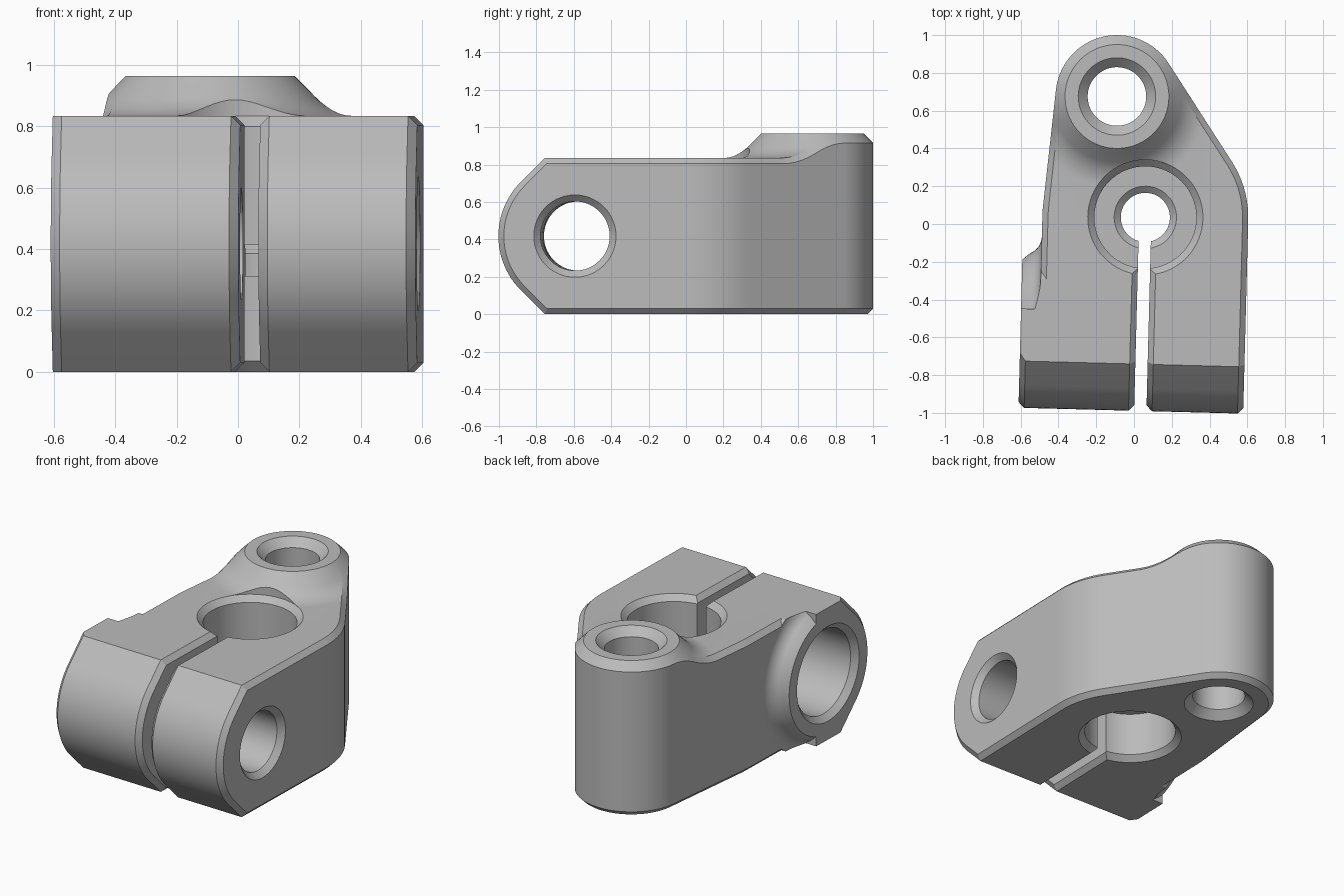
import bpy, bmesh, math
from mathutils import Vector, Matrix
from mathutils.geometry import convex_hull_2d

if "Cube" in bpy.data.objects:
    bpy.data.objects.remove(bpy.data.objects["Cube"])

HEIGHT, CHAMFER, HALF = 0.835, 0.03, 0.545
BOSS = Vector((-0.167, 0.636))          # raised boss axis
CROSS_Y, CROSS_Z = -0.615, 0.4175       # cross bore axis
LEFT_FACE = -0.645


def make_object(name, bm):
    bmesh.ops.remove_doubles(bm, verts=bm.verts, dist=1e-4)
    bmesh.ops.recalc_face_normals(bm, faces=bm.faces)
    mesh = bpy.data.meshes.new(name)
    bm.to_mesh(mesh)
    bm.free()
    obj = bpy.data.objects.new(name, mesh)
    bpy.context.collection.objects.link(obj)
    return obj


def loft(name, rings):
    """Skin closed rings of equal length and cap both ends."""
    bm = bmesh.new()
    loops = [[bm.verts.new(p) for p in ring] for ring in rings]
    n = len(rings[0])
    for a, b in zip(loops, loops[1:]):
        for i in range(n):
            j = (i + 1) % n
            bm.faces.new((a[i], a[j], b[j], b[i]))
    bm.faces.new(loops[0][::-1])
    bm.faces.new(loops[-1])
    return make_object(name, bm)


def lathe(name, profile, matrix, segments=72):
    """Revolve (radius, height) pairs about the matrix's z axis."""
    turns = [2 * math.pi * i / segments for i in range(segments)]
    return loft(name, [[matrix @ Vector((r * math.cos(t), r * math.sin(t), h)) for t in turns]
                       for r, h in profile])


def box(name, low, high):
    return loft(name, [[(x, y, z) for x, y in ((low[0], low[1]), (high[0], low[1]),
                                               (high[0], high[1]), (low[0], high[1]))]
                       for z in (low[2], high[2])])


def combine(target, tool, operation):
    mod = target.modifiers.new("combine", 'BOOLEAN')
    mod.operation, mod.solver, mod.object = operation, 'EXACT', tool
    bpy.context.view_layer.objects.active = target
    bpy.ops.object.modifier_apply(modifier=mod.name)
    bpy.data.objects.remove(tool)


def circle(centre, radius, count=96):
    return [Vector(centre) + radius * Vector((math.cos(2 * math.pi * i / count),
                                              math.sin(2 * math.pi * i / count)))
            for i in range(count)]


def inset(poly, d):
    """Offset a convex counter-clockwise polygon inwards."""
    out = []
    for i, p in enumerate(poly):
        e1 = (p - poly[i - 1]).normalized()
        e2 = (poly[(i + 1) % len(poly)] - p).normalized()
        n1, n2 = Vector((-e1.y, e1.x)), Vector((-e2.y, e2.x))
        out.append(p + (n1 + n2) * d / (1 + n1.dot(n2)))
    return out


def side_prism(name, poly, x0, x1):
    """Extrude a (y, z) polygon along x with chamfered ends."""
    small = inset(poly, CHAMFER)
    steps = ((small, x0), (poly, x0 + CHAMFER), (poly, x1 - CHAMFER), (small, x1))
    return loft(name, [[(x, p.x, p.y) for p in ring] for ring, x in steps])


# Plan outline: hull of the clamp circle, the boss circle and the front edge
points = circle((0, 0), HALF) + circle(BOSS, 0.325) + [Vector((s * HALF, -1.15)) for s in (-1, 1)]
hull = [points[i] for i in convex_hull_2d(points)]
if sum(a.cross(b) for a, b in zip(hull, hull[1:] + hull[:1])) < 0:
    hull.reverse()
outline = []
for a, b in zip(hull, hull[1:] + hull[:1]):
    count = max(1, math.ceil((b - a).length / 0.04))
    if (b - a).length > 1e-4:
        outline += [a.lerp(b, k / count) for k in range(count)]

# Boss flare: flat top, 45 degree chamfer, concave fillet into the plate
FLAT, FOOT, FILLET, TOP = 0.275, 0.487, 0.2, 0.965


def flare(r):
    if r >= FOOT:
        return HEIGHT
    if r <= FLAT:
        return TOP
    if r < FOOT - FILLET * math.sin(math.pi / 4):
        return TOP - (r - FLAT)
    return HEIGHT + FILLET - math.sqrt(FILLET ** 2 - (FOOT - r) ** 2)


small = inset(outline, CHAMFER)
reach = [(q - BOSS).length for q in small]
tops = [flare(r) for r in reach]
rings = [[(q.x, q.y, 0) for q in small],
         [(p.x, p.y, CHAMFER) for p in outline],
         [(p.x, p.y, z - CHAMFER) for p, z in zip(outline, tops)],
         [(q.x, q.y, z) for q, z in zip(small, tops)]]
radii = [FOOT - FILLET * math.sin(math.pi / 4 * k / 8) for k in range(9)] + [FLAT]
for radius in radii:
    ring = []
    for q, length in zip(small, reach):
        r = min(radius, length)
        p = BOSS + (q - BOSS) * (r / length)
        ring.append((p.x, p.y, flare(r)))
    rings.append(ring)
body = loft("clamp_bracket", rings)

# Left cross boss with its fillet into the side wall
to_left = Matrix.Translation((0, CROSS_Y, CROSS_Z)) @ Matrix.Rotation(-math.pi / 2, 4, 'Y')
sweep = [math.radians(67) * k / 8 for k in range(9)]
side_boss = lathe("side_boss", [(0.5, 0.4)]
                  + [(0.5 - 0.0975 * math.sin(a), HALF + 0.0975 * (1 - math.cos(a))) for a in sweep]
                  + [(0.375, -LEFT_FACE)], to_left)
combine(side_boss, box("slab", (-1, -2, 0), (0, 1, HEIGHT)), 'INTERSECT')
combine(body, side_boss, 'UNION')
combine(body, box("left_jaw", (LEFT_FACE, -1.12, 0), (-0.35, -0.5, HEIGHT)), 'UNION')

# Rounded nose: arc joined to 45 degree flats
nose = [Vector((CROSS_Y, CROSS_Z)) + 0.41 * Vector((math.cos(a), math.sin(a)))
        for a in (math.radians(135 + 90 * k / 24) for k in range(25))]
up, down = nose[0], nose[-1]
tall = [up + Vector((1, 1))] + nose + [down + Vector((1, -1)), Vector((2, down.y - 1)),
                                       Vector((2, up.y + 1))]
combine(body, side_prism("nose_shape", tall, LEFT_FACE, HALF), 'INTERSECT')

# Clamp slot with chamfered edges
rise, drop = HEIGHT - up.y, down.y
jaw = [up + Vector((rise, rise))] + nose + [down + Vector((drop, -drop)), Vector((0.3, 0)),
                                            Vector((0.3, HEIGHT))]
GAP = 0.0325
slot = box("slot", (-GAP - CHAMFER, -1.3, -0.1), (GAP + CHAMFER, -0.05, 1.1))
combine(slot, side_prism("jaw_a", jaw, -0.8, -GAP), 'DIFFERENCE')
combine(slot, side_prism("jaw_b", jaw, GAP, 0.8), 'DIFFERENCE')
combine(body, slot, 'DIFFERENCE')

# Clamp bore: wide from both ends with a thin web between
upright = Matrix.Identity(4)
combine(body, lathe("clamp_bore", [
    (0.315, -0.01), (0.27, 0.035), (0.27, 0.31), (0.13, 0.31), (0.13, 0.385), (0.165, 0.415),
    (0.27, 0.415), (0.27, 0.8), (0.305, HEIGHT), (0.305, 1.2)], upright), 'DIFFERENCE')

# Boss bore
combine(body, lathe("boss_bore", [
    (0.215, -0.01), (0.155, 0.05), (0.155, 0.915), (0.215, 0.975)],
    Matrix.Translation((BOSS.x, BOSS.y, 0))), 'DIFFERENCE')

# Cross bore: counterbored on the left, chamfered at both ends
combine(body, lathe("cross_bore", [
    (0.23, -HALF - 0.01), (0.185, 0.035 - HALF), (0.185, 0.2), (0.265, 0.2),
    (0.265, 0.61), (0.31, 0.655)], to_left), 'DIFFERENCE')

# Finish: placement, colour and shading
body.data.transform(Matrix.Translation((0.06, 0.035, 0)) @ Matrix.Rotation(math.radians(-1.5), 4, 'Z'))
metal = bpy.data.materials.new("light_grey_metal")
metal.use_nodes = True
grey = (0.5, 0.5, 0.5, 1)
metal.diffuse_color = grey
metal.node_tree.nodes["Principled BSDF"].inputs["Base Color"].default_value = grey
body.data.materials.clear()
body.data.materials.append(metal)
for face in body.data.polygons:
    face.material_index = 0
bpy.ops.object.select_all(action='DESELECT')
body.select_set(True)
bpy.context.view_layer.objects.active = body
bpy.ops.object.shade_smooth_by_angle(angle=math.radians(25))
